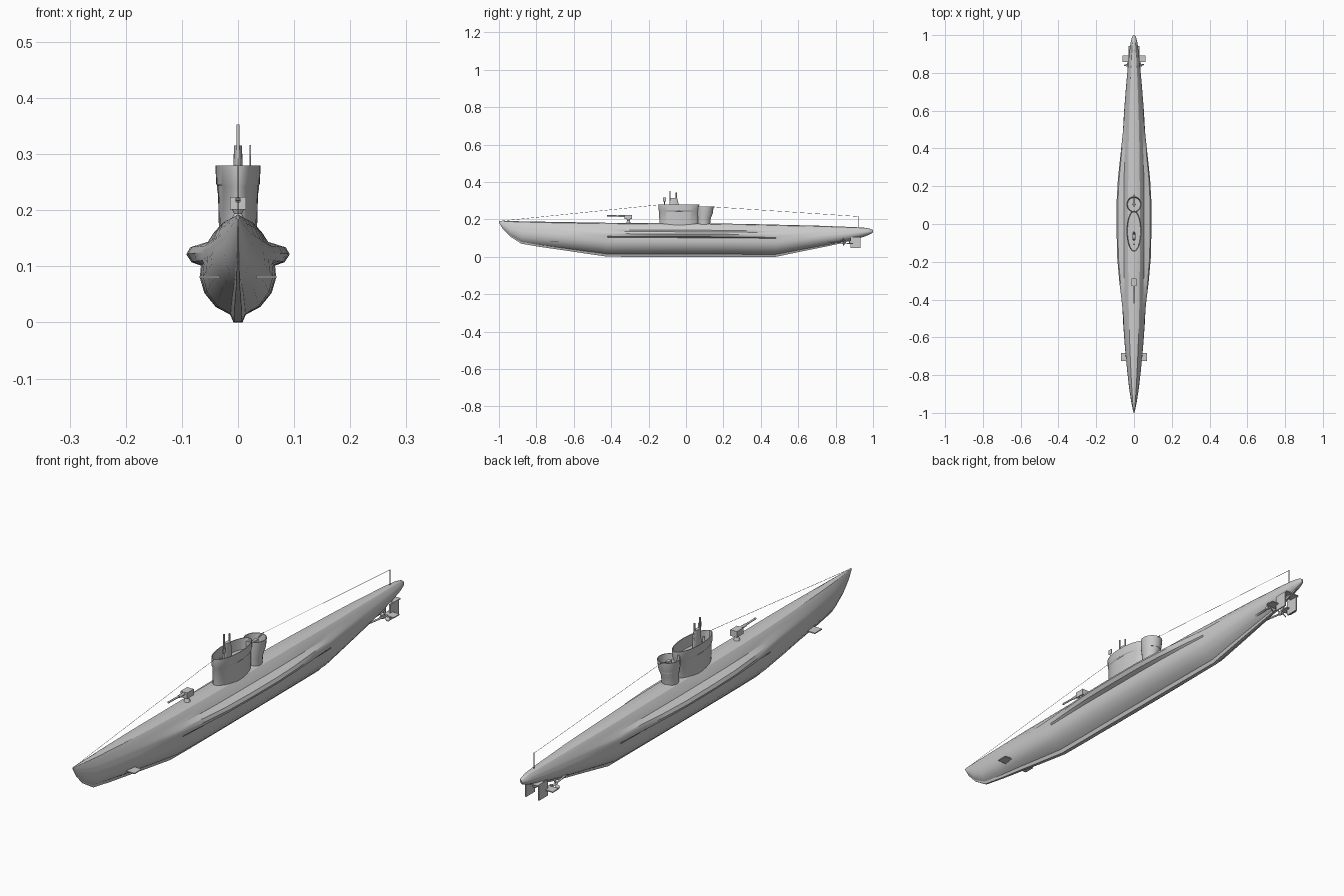
import bpy, bmesh, math
from mathutils import Vector


def finish(name, bm, angle=30):
    bmesh.ops.recalc_face_normals(bm, faces=bm.faces)
    me = bpy.data.meshes.new(name)
    bm.to_mesh(me)
    bm.free()
    ob = bpy.data.objects.new(name, me)
    bpy.context.collection.objects.link(ob)
    bpy.context.view_layer.objects.active = ob
    ob.select_set(True)
    bpy.ops.object.shade_smooth_by_angle(angle=math.radians(angle))
    ob.select_set(False)
    return ob


def loft(name, rings, angle=30):
    bm = bmesh.new()
    vs = [[bm.verts.new(p) for p in r] for r in rings]
    n = len(rings[0])
    for a, b in zip(vs, vs[1:]):
        for i in range(n):
            bm.faces.new((a[i], a[(i + 1) % n], b[(i + 1) % n], b[i]))
    bm.faces.new(vs[0])
    bm.faces.new(vs[-1])
    return finish(name, bm, angle)


def turned(name, rows, n=24, x=0):
    # rows: z, centre y, radius x, radius y
    return loft(name, [[(x + rx * math.cos(2 * math.pi * i / n), cy + ry * math.sin(2 * math.pi * i / n), z)
                        for i in range(n)] for z, cy, rx, ry in rows])


def rod(name, a, b, r, n=8, r2=None):
    a, b = Vector(a), Vector(b)
    q = (b - a).to_track_quat('Z', 'Y')
    ring = lambda c, rad: [c + q @ Vector((rad * math.cos(2 * math.pi * i / n), rad * math.sin(2 * math.pi * i / n), 0))
                           for i in range(n)]
    return loft(name, [ring(a, r), ring(b, r if r2 is None else r2)], 50)


def box(name, lo, hi):
    rect = lambda z: [(lo[0], lo[1], z), (hi[0], lo[1], z), (hi[0], hi[1], z), (lo[0], hi[1], z)]
    return loft(name, [rect(lo[2]), rect(hi[2])])


# Hull section: half width, height, saddle tank swelling
section = [(.008, 0, 0), (.014, .014, 0), (.040, .028, 0), (.060, .053, 0), (.068, .08, 0),
           (.066, .102, 0), (.064, .108, .019), (.061, .122, .031), (.057, .134, .028),
           (.051, .143, .003), (.044, .158, 0), (.031, .173, 0), (.012, .179, 0)]
# Stations: y, keel z, deck z, width factor, swelling factor
stations = [(-1, .183, .192, .03, 0), (-.98, .150, .192, .10, 0), (-.94, .108, .191, .22, 0),
            (-.88, .070, .190, .36, 0), (-.78, .053, .188, .53, 0), (-.66, .036, .186, .70, 0),
            (-.54, .018, .184, .83, .03), (-.42, .001, .182, .92, .25), (-.30, 0, .181, .97, .62),
            (-.18, 0, .180, 1, .9), (-.05, 0, .179, 1, 1), (.12, 0, .178, 1, 1),
            (.24, 0, .177, .98, .82), (.36, 0, .175, .94, .48), (.48, 0, .172, .87, .2),
            (.60, .025, .169, .77, .03), (.72, .049, .166, .63, 0), (.82, .070, .162, .50, 0),
            (.90, .091, .159, .38, 0), (.96, .110, .155, .27, 0), (.99, .123, .149, .16, 0),
            (1, .132, .142, .05, 0)]
rings = []
for y, k, d, w, s in stations:
    half = [(x * w + b * s, y, k + (d - k) * z / .179) for x, z, b in section]
    rings.append(half + [(-x, yy, z) for x, yy, z in reversed(half)])
loft("hull", rings, 28)

# Conning tower and aft gun platform, open-topped
turned("conning_tower", [(.165, -.038, .034, .104), (.243, -.038, .036, .106), (.247, -.038, .039, .108),
                         (.28, -.038, .040, .109), (.28, -.038, .037, .106), (.238, -.038, .034, .103)], 32)
turned("gun_platform", [(.165, .095, .028, .033), (.205, .097, .030, .035), (.235, .102, .037, .042),
                        (.268, .104, .040, .043), (.268, .104, .037, .040), (.225, .104, .034, .037)], 20)

# Periscopes and bridge fittings
turned("periscope_fairing", [(.235, -.065, .009, .026), (.29, -.065, .008, .024), (.315, -.065, .007, .017)], 16)
rod("periscope_front", (0, -.085, .24), (0, -.085, .353), .003)
rod("periscope_rear", (0, -.052, .24), (0, -.052, .343), .003)
rod("aerial_post", (.022, -.115, .236), (.022, -.115, .30), .0015)
box("aerial_head", (.0205, -.123, .297), (.0235, -.107, .316))
rod("bridge_column", (0, -.108, .236), (0, -.108, .27), .005)

# Anti-aircraft gun on the platform
rod("flak_pedestal", (0, .104, .224), (0, .104, .25), .008, 8, .005)
box("flak_body", (-.006, .092, .248), (.006, .116, .260))
rod("flak_barrel", (0, .11, .256), (0, .155, .268), .002)

# Deck gun
turned("deck_gun_base", [(.175, -.308, .013, .013), (.187, -.308, .010, .010), (.194, -.308, .007, .007),
                         (.202, -.308, .011, .011)], 10)
box("deck_gun_body", (-.014, -.328, .201), (.014, -.288, .224))
rod("deck_gun_breech", (0, -.36, .218), (0, -.32, .218), .0055)
rod("deck_gun_barrel", (0, -.422, .220), (0, -.34, .218), .0035)

# Rigging wires and stern post
rod("wire_forward", (0, -.985, .192), (0, -.146, .278), .0008, 4)
rod("wire_aft", (0, .146, .267), (0, .92, .216), .0008, 4)
rod("stern_post", (0, .92, .15), (0, .92, .217), .0018, 6)

# Paired bow planes, stern planes, rudders and propellers
for s, side in ((1, "right"), (-1, "left")):
    def pbox(name, x0, x1, y0, y1, z0, z1):
        a, b = sorted((s * x0, s * x1))
        box(name + "_" + side, (a, y0, z0), (b, y1, z1))
    pbox("bow_plane", .025, .069, -.725, -.682, .079, .083)
    pbox("stern_plane", .012, .060, .857, .893, .069, .073)
    pbox("rudder", .025, .030, .88, .932, .046, .106)
    pbox("rudder_beam", 0, .030, .90, .942, .103, .107)
    rod("shaft_" + side, (s * .022, .72, .082), (s * .033, .85, .075), .0035)
    rod("shaft_strut_" + side, (s * .01, .82, .10), (s * .032, .835, .076), .0025, 6)
    rod("plane_strut_" + side, (s * .012, .875, .071), (s * .01, .875, .10), .003, 6)
    rod("propeller_hub_" + side, (s * .033, .832, .076), (s * .033, .856, .075), .006, 8, .003)
    for i in range(3):
        t = math.pi / 2 + i * 2 * math.pi / 3
        out = Vector((math.cos(t), 0, math.sin(t)))
        edge = Vector((-math.sin(t), .6, math.cos(t)))
        c = Vector((s * .033, .842, .0755))
        bm = bmesh.new()
        bm.faces.new([bm.verts.new(c + out * r + edge * e) for r, e in
                      ((.003, -.002), (.013, -.007), (.022, -.004), (.022, .004), (.013, .007), (.003, .002))])
        blade = finish("propeller_blade_%s_%d" % (side, i), bm)
        blade.modifiers.new("thickness", 'SOLIDIFY').thickness = .0015
